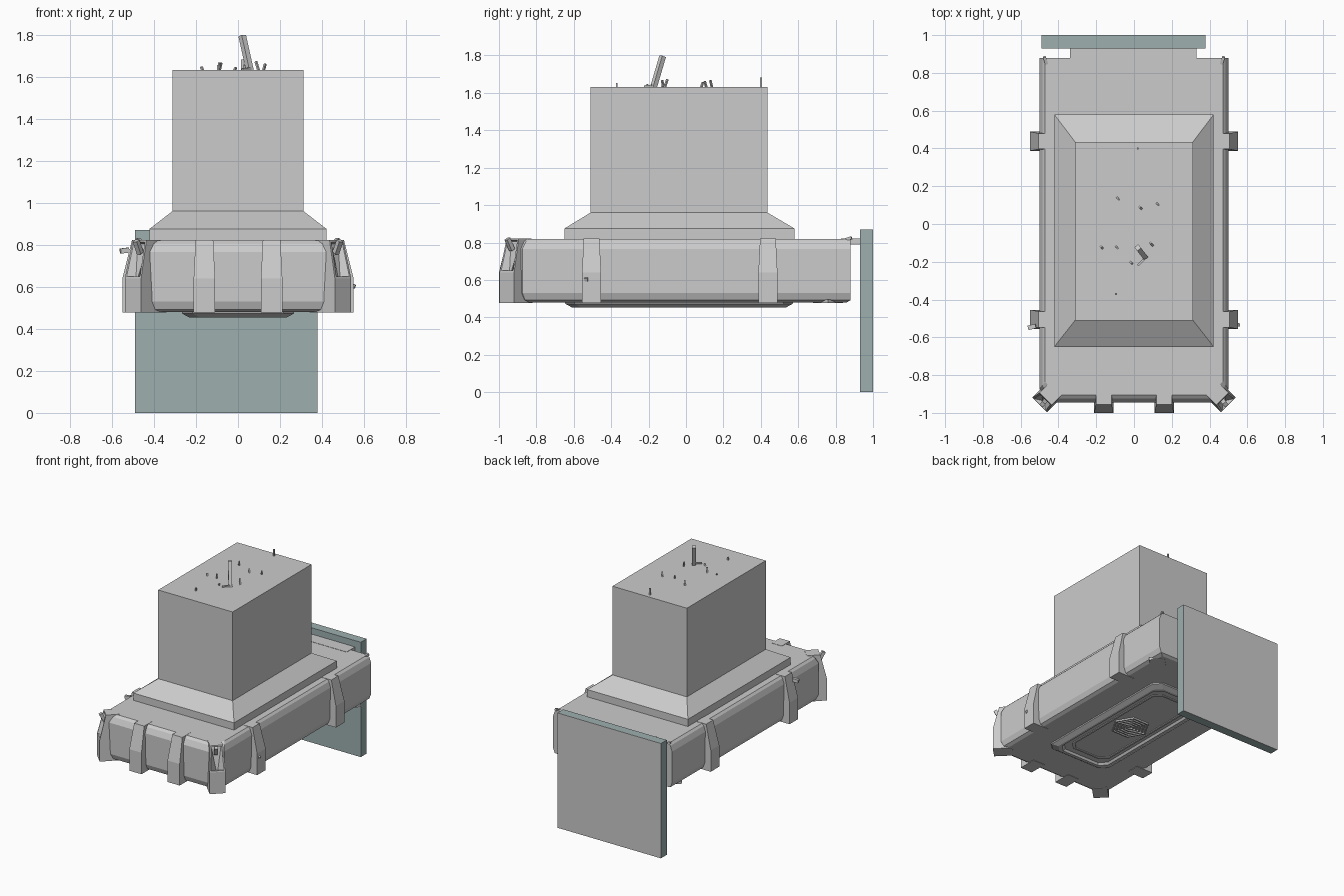
import bpy, bmesh, math
from mathutils import Vector, Matrix

if "Cube" in bpy.data.objects:
    bpy.data.objects.remove(bpy.data.objects["Cube"])


def finish(bm, name, mat=None):
    bmesh.ops.recalc_face_normals(bm, faces=bm.faces)
    me = bpy.data.meshes.new(name)
    bm.to_mesh(me)
    bm.free()
    ob = bpy.data.objects.new(name, me)
    bpy.context.collection.objects.link(ob)
    if mat:
        me.materials.append(mat)
    return ob


def loft(name, rings, closed=False, mat=None):
    """Skin equal-length rings; cap the ends, or wrap round if closed."""
    bm = bmesh.new()
    vs = [[bm.verts.new(p) for p in r] for r in rings]
    n = len(vs[0])
    pairs = list(zip(vs, vs[1:])) + ([(vs[-1], vs[0])] if closed else [])
    for a, b in pairs:
        for i in range(n):
            j = (i + 1) % n
            bm.faces.new((a[i], a[j], b[j], b[i]))
    if not closed:
        bm.faces.new(vs[0])
        bm.faces.new(vs[-1])
    return finish(bm, name, mat)


def rect(hx, y0, y1, z, front=0, back=0):
    """Rectangle ring with optional chamfered corners."""
    pts = []
    for sx, y, c, d in ((-1, y0, front, 1), (1, y0, front, 1), (1, y1, back, -1), (-1, y1, back, -1)):
        a, b = (sx * hx, y + d * c, z), (sx * (hx - c), y, z)
        if c == 0:
            pts.append(a)
        else:
            pts += [a, b] if sx * d < 0 else [b, a]
    return pts


def box(name, x0, x1, y0, y1, z0, z1, mat=None):
    def r(z):
        return [(x0, y0, z), (x1, y0, z), (x1, y1, z), (x0, y1, z)]
    return loft(name, [r(z0), r(z1)], mat=mat)


def rib(name, x, y, angle, grow=0.0, notch=False):
    """Bracket whose outer face is centred on x, y and points along angle."""
    prof = [(-.14, .822, .042), (-.045, .822, .042), (0, .64, .051),
            (0, .477, .051), (-.14, .477, .051)]
    bm = bmesh.new()
    sides = [[bm.verts.new((d, s * (w + grow), z)) for d, z, w in prof] for s in (-1, 1)]
    slope = None
    for i in range(5):
        j = (i + 1) % 5
        f = bm.faces.new((sides[0][i], sides[0][j], sides[1][j], sides[1][i]))
        if i == 1:
            slope = f
    for s in sides:
        bm.faces.new(s)
    bmesh.ops.recalc_face_normals(bm, faces=bm.faces)
    if notch:  # V-shaped pocket in the sloping face
        bmesh.ops.inset_individual(bm, faces=[slope], thickness=.014, depth=0)
        bmesh.ops.inset_individual(bm, faces=[slope], thickness=.002, depth=-.025)
        low = sorted(slope.verts, key=lambda v: v.co.z)[:2]
        for v in low:
            v.co.y *= .15
    bm.transform(Matrix.Translation((x, y, 0)) @ Matrix.Rotation(angle, 4, 'Z'))
    return finish(bm, name)


def rod(name, a, b, w):
    """Thin square rod from a to b."""
    a, b = Vector(a), Vector(b)
    q = (b - a).to_track_quat('Z', 'Y')
    offs = [q @ Vector((sx * w, sy * w, 0)) for sx, sy in ((-1, -1), (1, -1), (1, 1), (-1, 1))]
    return loft(name, [[a + o for o in offs], [b + o for o in offs]])


def hexagon(r, z):
    return [(r * math.cos(math.pi / 3 * i), -.04 + r * math.sin(math.pi / 3 * i), z) for i in range(6)]


# Lower hull with chamfered front corners and bevelled edges
loft("hull", [rect(.46, -.905, .86, .48, .07), rect(.485, -.93, .88, .492, .07),
              rect(.5, -.945, .88, .53, .07), rect(.5, -.945, .88, .765, .07),
              rect(.485, -.925, .88, .805, .07), rect(.47, -.905, .88, .82, .07)])

# Ribs on the sides, front and front corners
for sx, side in ((1, "right"), (-1, "left")):
    out = 0 if sx > 0 else math.pi
    rib("front_side_rib_" + side, sx * .55, -.505, out)
    rib("rear_side_rib_" + side, sx * .55, .438, out)
    rib("front_rib_" + side, sx * .16, -1.0, -math.pi / 2)
    rib("corner_rib_" + side, sx * .50, -.958, -math.pi / 2 + sx * math.pi / 4, .004, True)
    # Rear foot
    foot = [(sx * (.42 + x), .76 + y) for x, y in ((0, -.08), (.08, 0), (0, .08), (-.08, 0))]
    loft("rear_foot_" + side, [[(x, y, z) for x, y in foot] for z in (.477, .495)])
    # Broken fittings at the corners
    rod("rear_fitting_" + side, (sx * .46, .84, .81), (sx * .475, .885, .825), .008)
    rod("corner_fitting_" + side, (sx * .465, -.93, .76), (sx * .485, -.955, .82), .012)

# Small stray fittings on the ribs
rod("left_rib_fitting", (-.52, -.54, .775), (-.56, -.55, .77), .012)
rod("right_rib_fitting", (.535, -.53, .61), (.557, -.535, .60), .009)

# Stepped roof and tower
loft("roof_step", [rect(.422, -.65, .58, .815), rect(.422, -.65, .58, .875),
                   rect(.312, -.51, .435, .96)])
box("tower", -.312, .312, -.51, .435, .955, 1.632)

# Bottom plate with raised rim and recessed floor
loft("bottom_plate", [rect(.27, -.65, .575, .485, .05, .05), rect(.265, -.645, .57, .472, .05, .05),
                      rect(.23, -.61, .535, .453, .05, .05), rect(.212, -.59, .515, .453, .05, .05),
                      rect(.2, -.58, .505, .468, .05, .05)])
loft("bottom_trim", [rect(.17, -.53, .455, .469, .05, .05), rect(.17, -.53, .455, .462, .05, .05),
                     rect(.155, -.515, .44, .462, .05, .05), rect(.155, -.515, .44, .469, .05, .05)],
     closed=True)
# Concentric hexagonal vent
for i in range(5):
    r = .03 + .027 * i
    loft("vent_ring_%d" % (i + 1), [hexagon(r, .469), hexagon(r, .456),
                                   hexagon(r - .012, .456), hexagon(r - .012, .469)], closed=True)

# Rear lip joining the hull to the door
box("rear_lip", -.34, .33, .83, .935, .79, .822)

# Door slab, tinted, with a plain outer skin
teal = bpy.data.materials.new("door_tint")
teal.diffuse_color = (.34, .43, .43, 1)
teal.use_nodes = True
teal.node_tree.nodes["Principled BSDF"].inputs["Base Color"].default_value = teal.diffuse_color
box("door", -.49, .378, .93, .997, 0, .87, teal)
box("door_outer_skin", -.49, .378, .997, 1.0, 0, .87)

# Mast and bent spikes on the tower roof
rod("mast", (.058, -.175, 1.625), (.02, -.125, 1.795), .013)
rod("mast_foot", (.02, -.22, 1.634), (.06, -.18, 1.638), .006)
spikes = [(.02, .4, .05, 0), (-.09, .14, .035, .01), (.04, .08, .025, -.01), (.12, .11, .03, .01),
          (-.165, -.13, .015, -.01), (-.095, -.12, .035, .008), (.1, -.115, .04, -.015),
          (-.095, -.37, .022, 0), (-.02, -.2, .012, .01)]
for i, (x, y, h, lean) in enumerate(spikes):
    rod("spike_%d" % (i + 1), (x, y, 1.625), (x + lean, y - lean, 1.632 + h), .005)
